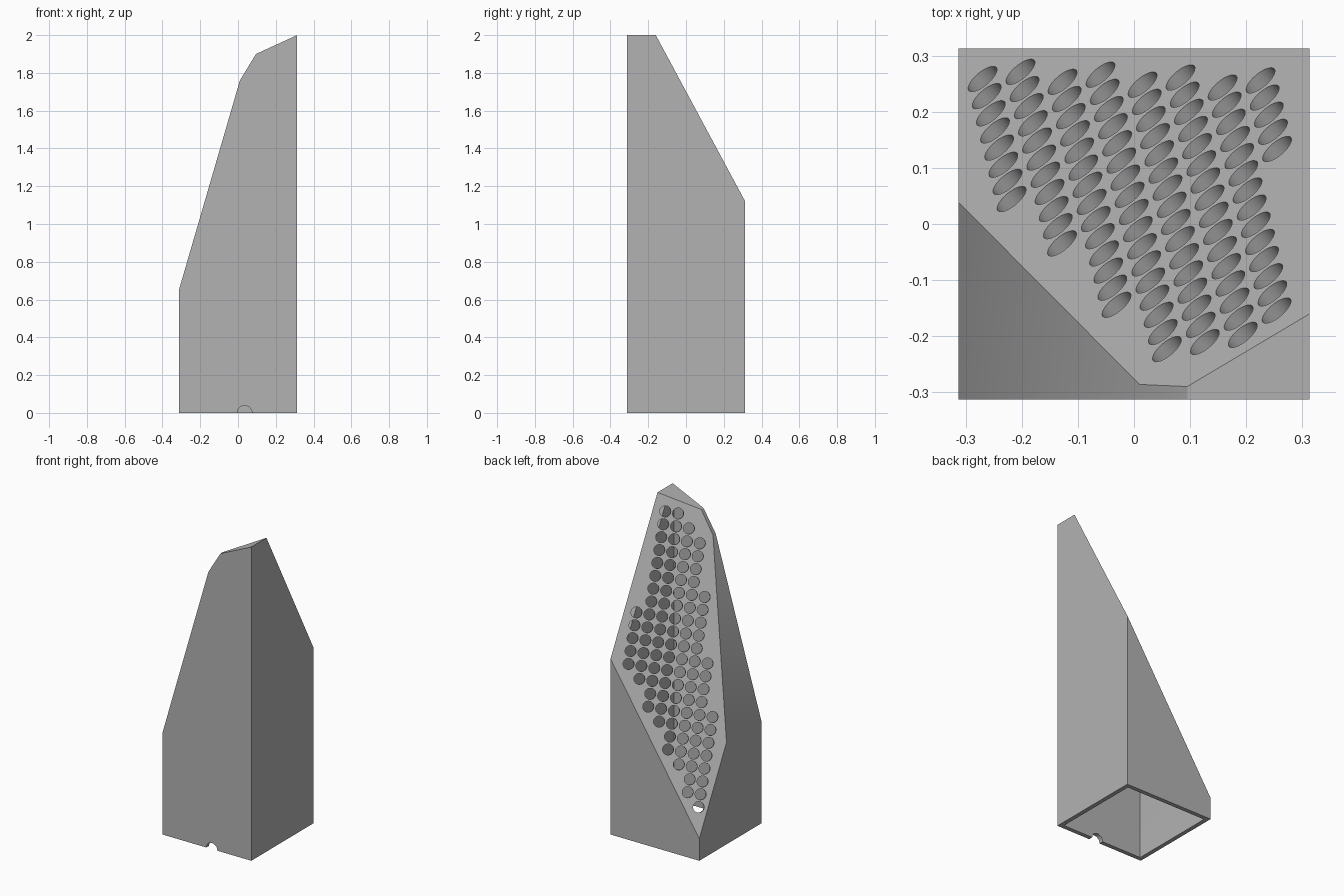
import bpy, bmesh, math
from mathutils import Vector, Matrix

if "Cube" in bpy.data.objects:
    bpy.data.objects.remove(bpy.data.objects["Cube"])

H = 0.313          # half width of the square footprint
WALL = 0.027       # shell thickness

grey = bpy.data.materials.new("plain_grey")
grey.diffuse_color = (0.45, 0.45, 0.45, 1)
grey.use_nodes = True
grey.node_tree.nodes["Principled BSDF"].inputs["Base Color"].default_value = grey.diffuse_color

# Slanted grille plane: z = 2 + SX*(x-H) + SY*(y+0.16)
SX, SY = 1.565, -1.86
grille_n = Vector((-SX, -SY, 1)).normalized()


def grille_z(x, y):
    return 2 + SX * (x - H) + SY * (y + 0.16)


# Roof outline across the width: every segment is one cutting plane
roof = [(-H, 0.65), (0.01, 1.76), (0.095, 1.9), (H, 2.0)]
planes = [(Vector((H, -0.16, 2)), grille_n)]
for (x0, z0), (x1, z1) in zip(roof, roof[1:]):
    planes.append((Vector((x0, 0, z0)), Vector((z0 - z1, 0, x1 - x0)).normalized()))


def make_object(name, bm):
    bmesh.ops.recalc_face_normals(bm, faces=bm.faces)
    me = bpy.data.meshes.new(name)
    bm.to_mesh(me)
    bm.free()
    me.materials.append(grey)
    ob = bpy.data.objects.new(name, me)
    bpy.context.collection.objects.link(ob)
    return ob


def faceted_block(name, inset, bottom):
    """Square column trimmed by the roof and grille planes, moved inwards by inset."""
    bm = bmesh.new()
    w, h = 2 * (H - inset), 2.5 - bottom
    bmesh.ops.create_cube(bm, size=1, matrix=Matrix.Translation((0, 0, bottom + h / 2))
                          @ Matrix.Diagonal((w, w, h, 1)))
    for co, no in planes:
        cut = bmesh.ops.bisect_plane(bm, geom=bm.verts[:] + bm.edges[:] + bm.faces[:], dist=1e-6,
                                     plane_co=co - no * inset, plane_no=no, clear_outer=True)
        edges = [e for e in cut["geom_cut"] if isinstance(e, bmesh.types.BMEdge)]
        bmesh.ops.contextual_create(bm, geom=edges)
    return make_object(name, bm)


def add_rod(bm, centre, axis, radius, length, segments):
    rot = axis.to_track_quat('Z', 'Y').to_matrix().to_4x4()
    bmesh.ops.create_cone(bm, cap_ends=True, segments=segments, radius1=radius, radius2=radius,
                          depth=length, matrix=Matrix.Translation(centre) @ rot)


def subtract(target, cutter):
    mod = target.modifiers.new(cutter.name, 'BOOLEAN')
    mod.operation, mod.solver, mod.object = 'DIFFERENCE', 'EXACT', cutter
    bpy.context.view_layer.objects.active = target
    bpy.ops.object.modifier_apply(modifier=mod.name)
    bpy.data.objects.remove(cutter, do_unlink=True)


# Hollow shell, open underneath
shell = faceted_block("shell", 0, 0)
subtract(shell, faceted_block("cavity_cutter", WALL, -0.2))

# Square pattern of round holes on the slanted face: (first row, hole count) per column
bm = bmesh.new()
columns = [(0, 8), (0, 11), (1, 14), (1, 17), (2, 16), (2, 16), (3, 14), (3, 5)]
for i, (first, count) in enumerate(columns):
    for j in range(first, first + count):
        x = -0.270 + 0.0676 * i + 0.0074 * j
        y = 0.2585 + 0.01275 * i - 0.03057 * j
        add_rod(bm, Vector((x, y, grille_z(x, y))), grille_n, 0.032, 0.09, 32)
subtract(shell, make_object("hole_cutter", bm))

# Half-round cable notch in the bottom of the front wall
bm = bmesh.new()
add_rod(bm, Vector((0.035, -H, 0)), Vector((0, 1, 0)), 0.039, 0.12, 32)
subtract(shell, make_object("notch_cutter", bm))

# Flat facets with smooth hole walls
bpy.ops.object.select_all(action='DESELECT')
shell.select_set(True)
bpy.context.view_layer.objects.active = shell
bpy.ops.object.shade_smooth_by_angle(angle=math.radians(20))
